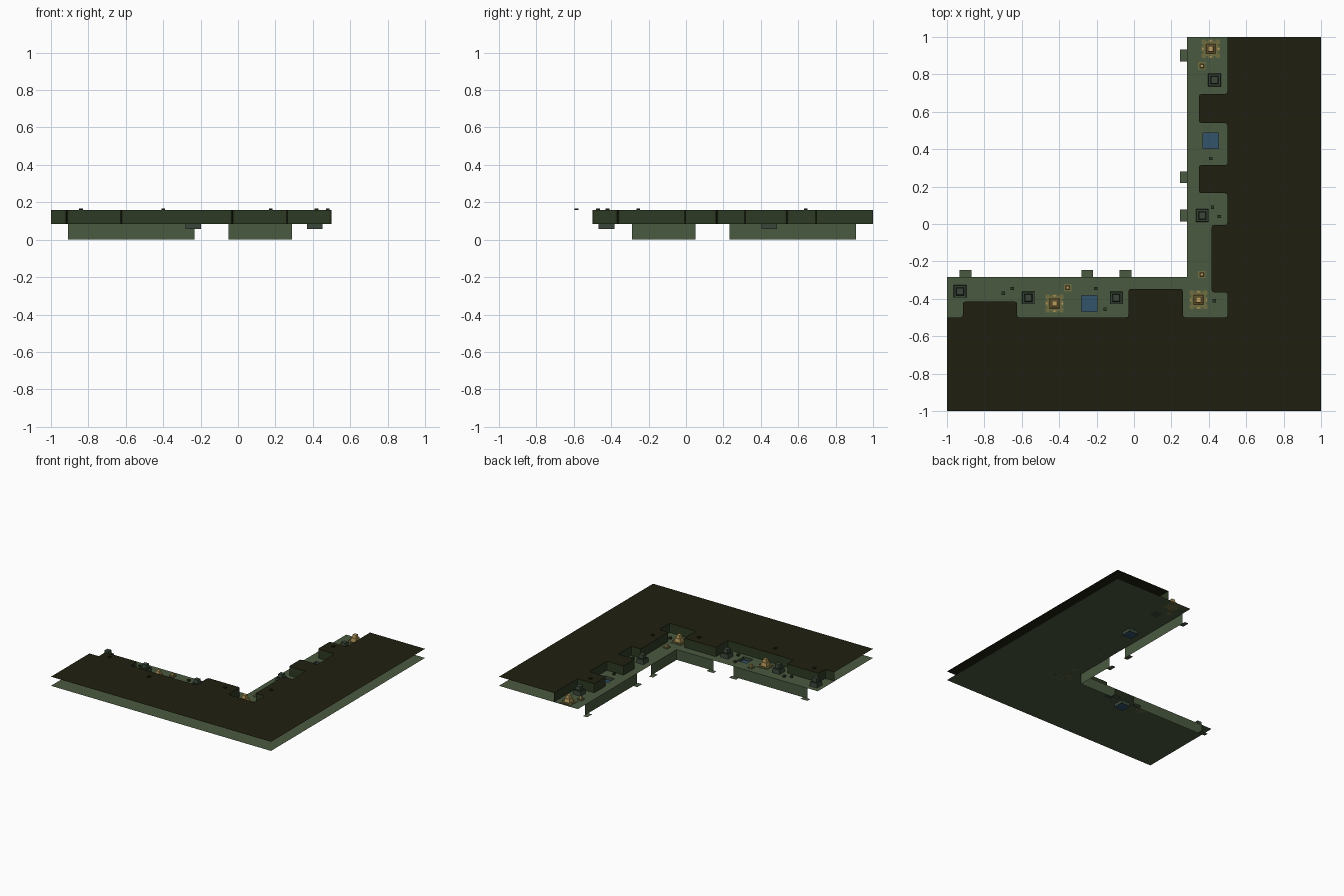
import bpy, bmesh
from mathutils import Vector

cube = bpy.data.objects.get("Cube")
if cube:
    bpy.data.objects.remove(cube, do_unlink=True)

FLOOR, TOP, EDGE = 0.085, 0.16, 0.283


def material(name, r, g, b):
    m = bpy.data.materials.new(name)
    m.use_nodes = True
    m.diffuse_color = (r, g, b, 1)
    bsdf = next(n for n in m.node_tree.nodes if n.type == "BSDF_PRINCIPLED")
    bsdf.inputs["Base Color"].default_value = (r, g, b, 1)
    return m


GREEN = material("moss green", 0.068, 0.102, 0.052)
WALL = material("dark green", 0.027, 0.042, 0.017)
DARK = material("dark olive", 0.0145, 0.0137, 0.005)
SLATE = material("grey green", 0.042, 0.062, 0.042)
BLUE = material("deep blue", 0.032, 0.085, 0.145)
OLIVE = material("olive gold", 0.16, 0.15, 0.05)
GOLD = material("pale gold", 0.5, 0.34, 0.11)


def finish(name, bm, *mats):
    me = bpy.data.meshes.new(name)
    bm.to_mesh(me)
    bm.free()
    for m in mats:
        me.materials.append(m)
    ob = bpy.data.objects.new(name, me)
    bpy.context.collection.objects.link(ob)
    return ob


def quad(bm, points):
    return bm.faces.new([bm.verts.new(p) for p in points])


def block(bm, x, y, z0, z1, size, top=1.0, mat=0):
    """Square block, tapered towards its top."""
    made = bmesh.ops.create_cube(bm, size=1)["verts"]
    for v in made:
        s = size * (top if v.co.z > 0 else 1)
        v.co = (x + v.co.x * s, y + v.co.y * s, z1 if v.co.z > 0 else z0)
    for f in {f for v in made for f in v.link_faces}:
        f.material_index = mat


# Lower floor: an L of cells with two square openings
pits = [(-0.24, -0.425), (0.41, 0.445)]
H = 0.042
xs = sorted([-1, 1, EDGE] + [p[0] + s for p in pits for s in (-H, H)])
ys = sorted([-1, 1, -EDGE] + [p[1] + s for p in pits for s in (-H, H)])
bm = bmesh.new()
for x0, x1 in zip(xs, xs[1:]):
    for y0, y1 in zip(ys, ys[1:]):
        cx, cy = (x0 + x1) / 2, (y0 + y1) / 2
        in_pit = any(abs(cx - a) < H and abs(cy - b) < H for a, b in pits)
        if (cx > EDGE or cy < -EDGE) and not in_pit:
            quad(bm, [(x0, y0, FLOOR), (x1, y0, FLOOR), (x1, y1, FLOOR), (x0, y1, FLOOR)])
bmesh.ops.remove_doubles(bm, verts=bm.verts, dist=0.0001)
finish("lower_floor", bm, GREEN)

# Sunken pits with blue bottoms
for i, (x, y) in enumerate(pits):
    bm = bmesh.new()
    block(bm, x, y, 0.058, FLOOR, 2 * H)
    bm.normal_update()
    bmesh.ops.delete(bm, geom=[f for f in bm.faces if f.normal.z > 0.5], context="FACES")
    for f in bm.faces:
        f.material_index = 1 if f.normal.z < -0.5 else 0
    bmesh.ops.reverse_faces(bm, faces=bm.faces)
    finish(f"pit_{i + 1}", bm, SLATE, BLUE)

# Upper sheet: stepped inner edge with softened corners
steps = [(0.5, 1), (0.5, 0.695), (0.347, 0.695), (0.347, 0.54), (0.5, 0.54),
         (0.5, 0.315), (0.347, 0.315), (0.347, 0.165), (0.5, 0.165), (0.5, -0.005),
         (0.415, -0.005), (0.415, -0.365), (0.5, -0.365), (0.5, -0.5), (0.262, -0.5),
         (0.262, -0.347), (-0.03, -0.347), (-0.03, -0.5), (-0.625, -0.5),
         (-0.625, -0.415), (-0.915, -0.415), (-0.915, -0.5), (-1, -0.5)]
pts = [Vector(p) for p in steps]
path = [pts[0]]
for a, b, c in zip(pts, pts[1:], pts[2:]):
    p, q = b + (a - b).normalized() * 0.014, b + (c - b).normalized() * 0.014
    path += [p, (p + q + 2 * b) / 4, q]
path.append(pts[-1])

bm = bmesh.new()
quad(bm, [(p.x, p.y, TOP) for p in path] + [(-1, -1, TOP), (1, -1, TOP), (1, 1, TOP)])
bm.normal_update()
if bm.faces[:][0].normal.z < 0:
    bmesh.ops.reverse_faces(bm, faces=bm.faces)
finish("upper_sheet", bm, DARK)

# Step wall between the two sheets
bm = bmesh.new()
for a, b in zip(path, path[1:]):
    quad(bm, [(a.x, a.y, TOP), (b.x, b.y, TOP), (b.x, b.y, FLOOR), (a.x, a.y, FLOOR)])
bmesh.ops.remove_doubles(bm, verts=bm.verts, dist=0.0001)
finish("step_wall", bm, WALL)

# Hanging panels and feet, the same on both arms by diagonal mirroring
for arm in ("side", "front"):
    def place(u, d, z):
        return (d, u, z) if arm == "side" else (-u, -d, z)

    for i, (u0, u1) in enumerate([(-0.29, 0.052), (0.233, 0.908)]):
        bm = bmesh.new()
        quad(bm, [place(u0, EDGE, FLOOR), place(u0, EDGE, 0),
                  place(u1, EDGE, 0), place(u1, EDGE, FLOOR)])
        finish(f"{arm}_panel_{i + 1}", bm, GREEN)
    bm = bmesh.new()
    for u in (0.046, 0.25, 0.9):
        quad(bm, [place(u - 0.032, EDGE, 0.002), place(u + 0.032, EDGE, 0.002),
                  place(u + 0.032, 0.246, 0.002), place(u - 0.032, 0.246, 0.002)])
    bm.normal_update()
    bmesh.ops.reverse_faces(bm, faces=[f for f in bm.faces if f.normal.z < 0])
    finish(f"{arm}_feet", bm, GREEN)

# Grey-green turrets
for i, (x, y) in enumerate([(0.43, 0.77), (0.365, 0.045), (-0.93, -0.36),
                            (-0.565, -0.395), (-0.095, -0.395)]):
    bm = bmesh.new()
    block(bm, x, y, FLOOR, FLOOR + 0.035, 0.068, 0.94)
    block(bm, x, y, FLOOR + 0.035, FLOOR + 0.04, 0.05, 1, 1)
    block(bm, x, y, FLOOR + 0.04, FLOOR + 0.068, 0.042, 0.85)
    finish(f"turret_{i + 1}", bm, SLATE, WALL)

# Large gold emitters on cross-shaped pads with small studs
for i, (x, y) in enumerate([(0.41, 0.937), (-0.425, -0.425), (0.345, -0.405)]):
    bm = bmesh.new()
    block(bm, x, y, FLOOR, FLOOR + 0.006, 0.078, 1, 0)
    for dx, dy in [(1, 0), (-1, 0), (0, 1), (0, -1)]:
        block(bm, x + dx * 0.034, y + dy * 0.034, FLOOR, FLOOR + 0.005, 0.03, 1, 0)
        block(bm, x + dx * 0.042, y + dy * 0.042, FLOOR, FLOOR + 0.012, 0.009, 1, 1)
    for dx in (-1, 1):
        for dy in (-1, 1):
            block(bm, x + dx * 0.037, y + dy * 0.037, FLOOR, FLOOR + 0.004, 0.024, 1, 0)
    block(bm, x, y, FLOOR + 0.006, FLOOR + 0.035, 0.052, 0.85, 1)
    block(bm, x, y, FLOOR + 0.035, FLOOR + 0.06, 0.034, 0.8, 1)
    finish(f"large_emitter_{i + 1}", bm, OLIVE, GOLD)

# Small gold emitters
for i, (x, y) in enumerate([(0.363, 0.845), (0.363, -0.27), (-0.355, -0.34)]):
    bm = bmesh.new()
    block(bm, x, y, FLOOR, FLOOR + 0.008, 0.04, 1, 0)
    block(bm, x, y, FLOOR + 0.008, FLOOR + 0.025, 0.02, 0.8, 1)
    finish(f"small_emitter_{i + 1}", bm, OLIVE, GOLD)

# Small vents on the floor and on the upper sheet
bm = bmesh.new()
for x, y in [(0.41, 0.35), (0.42, 0.09), (0.455, 0.04), (0.43, -0.41), (-0.7, -0.37),
             (-0.65, -0.345), (-0.205, -0.345), (-0.155, -0.455)]:
    block(bm, x, y, FLOOR, FLOOR + 0.015, 0.018)
finish("floor_vents", bm, WALL)
bm = bmesh.new()
for x, y in [(-0.84, -0.47), (-0.4, -0.585), (0.175, -0.42), (0.42, 0.64), (0.48, -0.255)]:
    block(bm, x, y, TOP, TOP + 0.008, 0.02)
finish("sheet_vents", bm, DARK)
